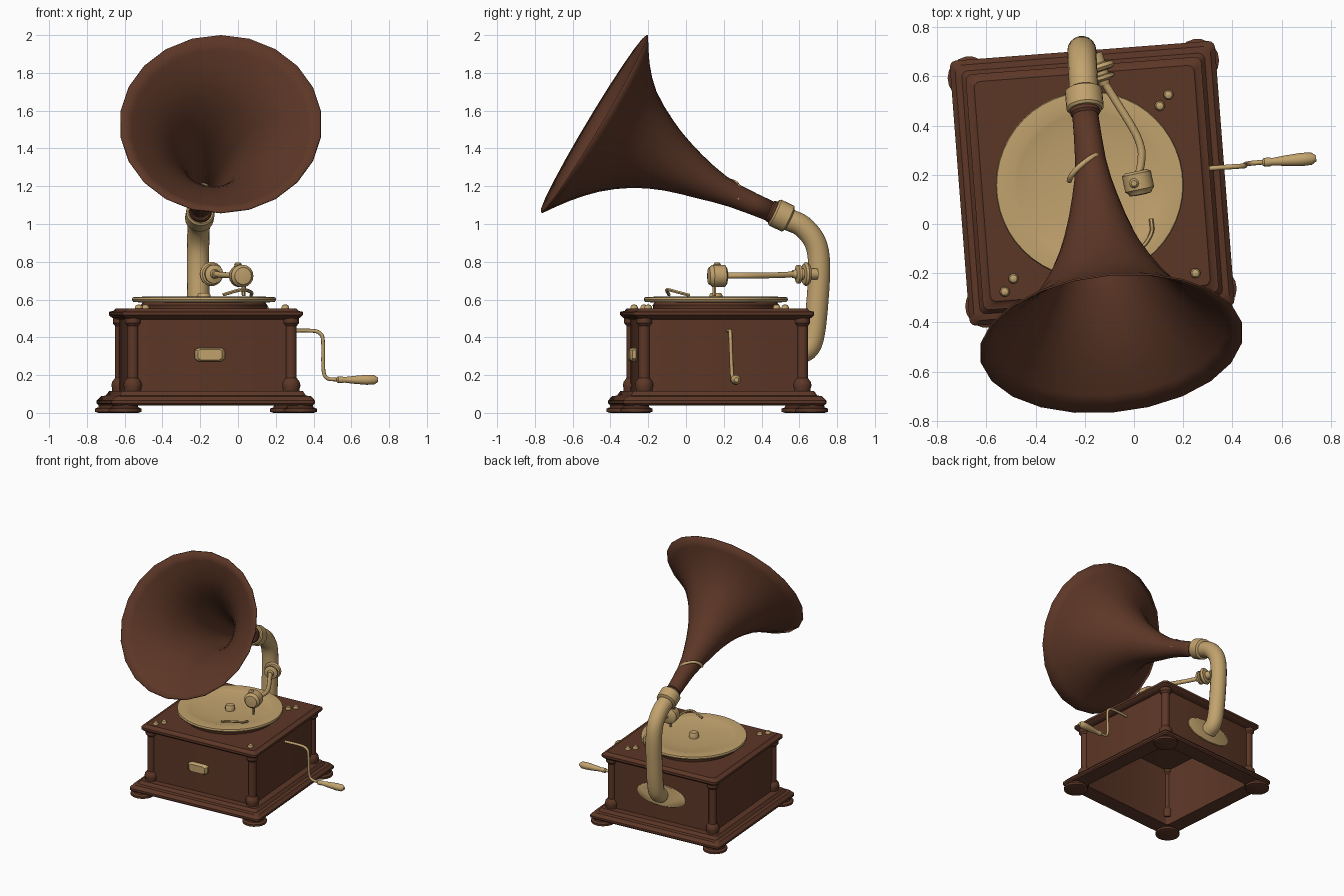
import bpy, bmesh, math
from mathutils import Vector, Matrix

if "Cube" in bpy.data.objects:
    bpy.data.objects.remove(bpy.data.objects["Cube"])

TURN = math.radians(4.4)            # whole machine is turned slightly
CX, CY = -0.17, 0.165               # cabinet centre


def material(name, rgb):
    m = bpy.data.materials.new(name)
    m.diffuse_color = (*rgb, 1)
    m.use_nodes = True
    m.node_tree.nodes["Principled BSDF"].inputs["Base Color"].default_value = m.diffuse_color
    return m


WOOD = material("brown_wood", (0.108, 0.038, 0.020))
BRASS = material("pale_brass", (0.54, 0.365, 0.155))


def loft(name, rings, mat, loop=False, caps=True, angle=35, thick=0):
    """Skin a list of equal-length point rings."""
    bm = bmesh.new()
    vs = [[bm.verts.new(p) for p in r] for r in rings]
    n = len(vs[0])
    pairs = list(zip(vs, vs[1:])) + ([(vs[-1], vs[0])] if loop else [])
    for a, b in pairs:
        for i in range(n):
            j = (i + 1) % n
            bm.faces.new((a[i], a[j], b[j], b[i]))
    if caps and not loop:
        bm.faces.new(vs[0][::-1])
        bm.faces.new(vs[-1])
    bmesh.ops.remove_doubles(bm, verts=bm.verts, dist=1e-5)
    bmesh.ops.recalc_face_normals(bm, faces=bm.faces)
    me = bpy.data.meshes.new(name)
    bm.to_mesh(me)
    bm.free()
    me.materials.append(mat)
    ob = bpy.data.objects.new(name, me)
    bpy.context.collection.objects.link(ob)
    bpy.ops.object.select_all(action='DESELECT')
    ob.select_set(True)
    bpy.context.view_layer.objects.active = ob
    bpy.ops.object.shade_smooth_by_angle(angle=math.radians(angle))
    if thick:
        s = ob.modifiers.new("thickness", 'SOLIDIFY')
        s.thickness = thick
        s.offset = 0
    return ob


def lathe(name, prof, loc, mat, axis=(0, 0, 1), segs=24):
    """Revolve (radius, height) points around an axis."""
    q = Vector(axis).to_track_quat('Z', 'Y')
    rings = [[Vector(loc) + q @ Vector((r * math.cos(t), r * math.sin(t), h))
              for t in (2 * math.pi * i / segs for i in range(segs))]
             for r, h in prof]
    return loft(name, rings, mat)


def smooth_path(pts, steps=5):
    """Catmull-Rom interpolation of points."""
    p = [Vector(a) for a in pts]
    p = [2 * p[0] - p[1]] + p + [2 * p[-1] - p[-2]]
    out = []
    for a, b, c, d in zip(p, p[1:], p[2:], p[3:]):
        for k in range(steps):
            t = k / steps
            out.append(0.5 * (2 * b + (c - a) * t + (2 * a - 5 * b + 4 * c - d) * t * t
                              + (3 * b - a - 3 * c + d) * t ** 3))
    return out + [p[-2]]


def tube(name, pts, r, mat, segs=10, steps=5):
    path = smooth_path(pts, steps)
    rings, q, prev = [], None, None
    for i, c in enumerate(path):
        d = (path[min(i + 1, len(path) - 1)] - path[max(i - 1, 0)]).normalized()
        q = d.to_track_quat('Z', 'Y') if q is None else prev.rotation_difference(d) @ q
        prev = d
        rings.append([c + q @ Vector((r * math.cos(t), r * math.sin(t), 0))
                      for t in (2 * math.pi * k / segs for k in range(segs))])
    return loft(name, rings, mat, angle=50)


PLACE = Matrix.Translation((CX, CY, 0)) @ Matrix.Rotation(TURN, 4, 'Z')


def place(x, y, z):
    return PLACE @ Vector((x, y, z))


def square(half, z, rad=0.025):
    """Rounded square ring in the cabinet's frame."""
    pts = []
    for k in range(4):
        a0 = math.pi / 2 * k
        cx = (half - rad) * (1 if k in (0, 3) else -1)
        cy = (half - rad) * (1 if k in (0, 1) else -1)
        for s in range(4):
            a = a0 + math.pi / 6 * s
            pts.append(place(cx + rad * math.cos(a), cy + rad * math.sin(a), z))
    return pts


# Cabinet: open-bottomed plinth frame, hollow walls, moulded lid
loft("plinth", [square(h, z) for h, z in (
    (.41, .04), (.53, .04), (.54, .05), (.54, .065), (.52, .088),
    (.495, .092), (.48, .115), (.41, .115))], WOOD, loop=True)
loft("cabinet_walls", [square(h, z, .008) for h, z in (
    (.43, .10), (.43, .51), (.41, .51), (.41, .10))], WOOD, loop=True)
loft("lid", [square(h, z) for h, z in (
    (.44, .495), (.465, .503), (.48, .518), (.48, .535),
    (.458, .54), (.448, .552))], WOOD)

# Corner columns and feet
for sx in (-1, 1):
    for sy in (-1, 1):
        lathe("corner_column", [(.045, .10), (.045, .13), (.05, .145), (.045, .165), (.03, .185),
                                (.03, .46), (.042, .475), (.042, .505)],
              place(sx * .42, sy * .42, 0), WOOD, segs=14)
        lathe("foot", [(.07, 0), (.088, .006), (.088, .022), (.07, .03), (.065, .05)],
              place(sx * .465, sy * .465, 0), WOOD, segs=18)

# Drawer pull on the front wall
pull = []
for s, y in ((.8, -.425), (1, -.437), (1, -.455), (.8, -.468)):
    pull.append([place(-.014 + s * x, y, .308 + s * z) for x, z in (
        (-.08, -.02), (-.06, -.036), (.06, -.036), (.08, -.02),
        (.08, .025), (.06, .036), (-.06, .036), (-.08, .025))])
loft("drawer_pull", pull, BRASS)

# Turntable
HUB = (-.18, .158, 0)
lathe("turntable_base", [(.33, .545), (.335, .57), (.32, .59)], HUB, WOOD, segs=40)
lathe("platter", [(.33, .584), (.375, .588), (.382, .6), (.378, .612), (.31, .616),
                  (.295, .612), (.2, .602), (.1, .596), (.04, .595)], HUB, BRASS, segs=48)
lathe("spindle", [(.035, .59), (.035, .625), (.028, .635)], HUB, BRASS, segs=14)
tube("brake_arm", [(.07, .02, .622), (.07, -.04, .638), (.02, -.1, .652), (-.08, -.09, .625)],
     .009, BRASS, segs=6)

# Small knobs on the lid
for x, y in ((.105, .48), (.14, .525), (-.525, -.275), (-.49, -.222), (.25, -.2)):
    lathe("lid_knob", [(.02, .545), (.021, .56), (.015, .57), (.004, .574)], (x, y, 0), BRASS, segs=10)

# Crank
tube("crank_rod", [(.25, .222, .435), (.39, .232, .435), (.435, .235, .42), (.45, .236, .38),
                   (.452, .242, .23), (.47, .246, .185), (.51, .25, .177), (.56, .254, .175)],
     .010, BRASS, segs=8)
lathe("crank_handle", [(.012, 0), (.018, .008), (.018, .03), (.015, .04), (.021, .09), (.027, .16),
                       (.025, .2), (.012, .219)],
      (.522, .25, .175), BRASS, axis=(math.cos(TURN), math.sin(TURN), 0), segs=14)

# Horn support pipe with wall plate and collar
tube("support_pipe", [(-.205, .6, .315), (-.205, .65, .345), (-.207, .677, .42), (-.21, .695, .58),
                      (-.212, .705, .78), (-.211, .685, .9), (-.208, .62, .985), (-.204, .54, 1.025),
                      (-.202, .47, 1.06)], .059, BRASS, segs=18)
plate = [[place(.20 * s * math.cos(t), y, .31 + .085 * s * math.sin(t))
          for t in (2 * math.pi * i / 28 for i in range(28))]
         for s, y in ((1, .425), (1, .434), (.96, .437))]
loft("wall_plate", plate, BRASS)
HORN_AXIS = Vector((.085, -.9, .43)).normalized()
lathe("pipe_collar", [(.06, -.01), (.076, 0), (.076, .075), (.068, .085), (.05, .085)],
      (-.205, .54, 1.028), BRASS, axis=HORN_AXIS)
lathe("horn_ring", [(.05, 0), (.06, .005), (.06, .02), (.052, .03)],
      (-.2, .467, 1.06), WOOD, axis=HORN_AXIS)

# Horn: sections given by upper and lower edge (y, z)
SIDE = Vector((math.cos(TURN), math.sin(TURN), 0))
upper = [(-.205, 2.0, 0), (-.197, 1.85, 0), (-.16, 1.70, 0), (-.07, 1.545, 0), (.02, 1.43, 0),
         (.15, 1.30, 0), (.28, 1.205, 0), (.485, 1.105, 0)]
lower = [(-.765, 1.06, 0), (-.62, 1.125, 0), (-.46, 1.175, 0), (-.29, 1.195, 0), (-.12, 1.182, 0),
         (.06, 1.14, 0), (.23, 1.095, 0), (.445, 1.015, 0)]
rings = []
for u, l in zip(smooth_path(upper, 2), smooth_path(lower, 2)):
    c, d = (u + l) / 2, (u - l) / 2
    mid = Vector((-.2 + (.46 - c.x) * .115, c.x, c.y))
    up = Vector((0, d.x, d.y))
    w = .98 * d.length
    rings.append([mid + SIDE * w * math.cos(t) + up * math.sin(t)
                  for t in (2 * math.pi * (i + .5) / 22 for i in range(22))])
loft("horn", rings, WOOD, caps=False, angle=60, thick=.008)

# Strap over the narrow part of the horn
strap = []
for k in range(9):
    t = math.pi * (k / 8)
    s, c = math.sin(t), math.cos(t)
    strap.append((-.195 + .068 * c + .0 * s, .225 + .05 * c + .03 * s, 1.155 - .025 * c + .068 * s))
tube("horn_strap", strap, .011, BRASS, segs=8, steps=2)

# Tone arm with pivot discs and sound box
lathe("tone_arm_pivot", [(.03, -.06), (.03, -.02), (.055, -.015), (.064, 0), (.055, .012), (.03, .016),
                         (.03, .03), (.05, .034), (.05, .048), (.025, .056), (.02, .075)],
      (-.14, .635, .735), BRASS, axis=(.3, -.95, 0), segs=18)
tube("tone_arm", [(-.12, .575, .735), (-.08, .51, .73), (.0, .38, .727), (.028, .31, .727),
                  (.03, .26, .727), (.02, .2, .727)], .016, BRASS, segs=10)
lathe("sound_box", [(.045, -.05), (.06, -.04), (.06, .025), (.05, .035), (.045, .045), (.02, .048)],
      (.018, .165, .725), BRASS, axis=(.2, -.97, .0), segs=18)
lathe("needle_screw", [(.018, 0), (.02, .015), (.012, .025)], (.0, .165, .772), BRASS, segs=10)
lathe("needle", [(.010, .62), (.012, .68)], (.03, .15, 0), BRASS, segs=6)
